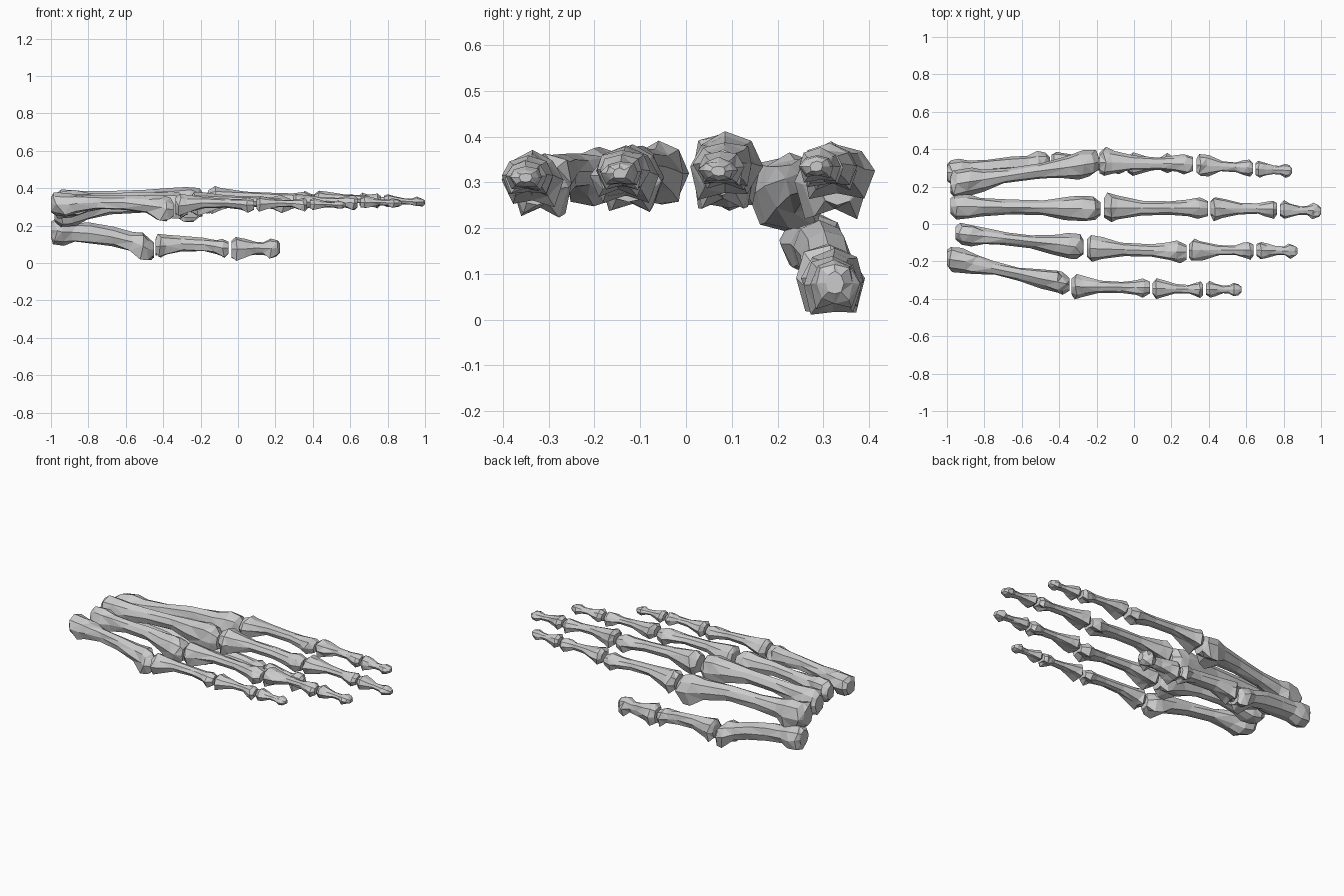
import bpy, bmesh, math, random
from mathutils import Vector

random.seed(7)
SIDES = 8

# Stations along a bone: position, width factor, height factor, dorsal bow, condyle notch
METACARPAL = [(0, .6, .62, 0, 0), (.04, .95, .95, 0, 0), (.13, 1, 1, 0, 0), (.22, .74, .72, .12, 0),
              (.38, 0, 0, .25, 0), (.6, 0, 0, .3, 0), (.78, .8, .68, .15, 0),
              (.89, 1, 1, 0, .3), (.96, .88, .95, -.1, .35), (1, .5, .55, -.12, 0)]
PROXIMAL = [(0, .66, .68, 0, 0), (.05, 1, 1, 0, .25), (.14, .87, .84, .05, .2),
            (.36, 0, 0, .25, 0), (.65, 0, 0, .2, 0), (.82, .75, .66, .05, 0),
            (.92, 1, 1, -.1, .4), (1, .7, .65, -.1, .3)]
MIDDLE = [(0, .6, .65, 0, 0), (.06, 1, 1, 0, .2), (.2, .88, .78, .05, .2),
          (.45, 0, 0, .15, 0), (.7, 0, 0, .12, 0), (.83, .84, .85, 0, 0),
          (.93, 1.05, 1.05, -.1, .4), (1, .7, .7, -.1, .2)]
DISTAL = [(0, .65, .7, 0, 0), (.1, 1, 1, 0, .15), (.28, .82, .78, 0, .2),
          (.48, 0, 0, .05, 0), (.66, .6, .6, 0, 0), (.8, 1.05, 1.05, 0, .2),
          (.93, .9, .85, 0, 0), (1, .45, .5, 0, 0)]


def bone(name, profile, p0, p1, base, head, shaft=.52):
    """Faceted bone from p0 to p1; base and head are (width, height)."""
    p0, p1 = Vector(p0), Vector(p1)
    bm = bmesh.new()
    rings = []
    for t, fw, fh, bow, notch in profile:
        w = (base[0] + (head[0] - base[0]) * t) / 2
        h = (base[1] + (head[1] - base[1]) * t) / 2
        c = p0.lerp(p1, t)
        c.z += bow * h
        fw, fh = fw or shaft, fh or shaft
        inner = 0 < t < 1
        ring = []
        for k in range(SIDES):
            a = 2 * math.pi * k / SIDES
            r = random.uniform(.88, 1.1)
            y, z = math.cos(a) * w * fw * r, math.sin(a) * h * fh * r
            # paired condyles under the joint ends
            if k == 6:
                z *= 1 - notch
            elif k in (5, 7):
                z *= 1.15 + .6 * notch
            dx = random.uniform(-.025, .025) * (p1.x - p0.x) if inner else 0
            x = min(max(c.x + dx, p0.x), p1.x)
            ring.append(bm.verts.new((x, c.y + y, c.z + z)))
        rings.append(ring)
    for a, b in zip(rings, rings[1:]):
        for k in range(SIDES):
            j = (k + 1) % SIDES
            bm.faces.new((a[k], a[j], b[j], b[k]))
    bm.faces.new(rings[0])
    bm.faces.new(rings[-1])
    bmesh.ops.triangulate(bm, faces=bm.faces[:])
    bmesh.ops.recalc_face_normals(bm, faces=bm.faces[:])
    me = bpy.data.meshes.new(name)
    bm.to_mesh(me)
    bm.free()
    bpy.context.collection.objects.link(bpy.data.objects.new(name, me))


# Thumb
bone("thumb_metacarpal", METACARPAL, (-1, .275, .178), (-.45, .32, .08), (.15, .14), (.15, .15), .76)
bone("thumb_proximal", PROXIMAL, (-.44, .325, .09), (-.05, .32, .085), (.14, .135), (.115, .105), .62)
bone("thumb_distal", DISTAL, (-.035, .32, .075), (.225, .325, .08), (.13, .14), (.095, .105), .6)

# Index finger
bone("index_metacarpal", METACARPAL, (-.98, .21, .275), (-.19, .33, .305), (.16, .18), (.155, .165), .54)
bone("index_proximal", PROXIMAL, (-.185, .33, .325), (.315, .32, .33), (.16, .125), (.11, .09))
bone("index_middle", MIDDLE, (.335, .315, .335), (.635, .30, .335), (.13, .095), (.085, .07))
bone("index_distal", DISTAL, (.65, .295, .335), (.845, .285, .335), (.1, .08), (.065, .045))

# Middle finger
bone("middle_metacarpal", METACARPAL, (-.98, .095, .315), (-.18, .08, .33), (.14, .15), (.15, .175), .54)
bone("middle_proximal", PROXIMAL, (-.16, .085, .335), (.395, .085, .335), (.155, .15), (.12, .095))
bone("middle_middle", MIDDLE, (.41, .085, .34), (.765, .08, .335), (.135, .105), (.09, .07))
bone("middle_distal", DISTAL, (.78, .075, .335), (1, .07, .325), (.1, .08), (.075, .045))

# Ring finger
bone("ring_metacarpal", METACARPAL, (-.955, -.05, .32), (-.27, -.125, .31), (.115, .14), (.145, .155), .54)
bone("ring_proximal", PROXIMAL, (-.25, -.13, .315), (.28, -.15, .32), (.145, .135), (.115, .09))
bone("ring_middle", MIDDLE, (.295, -.14, .325), (.64, -.14, .325), (.125, .095), (.09, .07))
bone("ring_distal", DISTAL, (.655, -.14, .325), (.875, -.145, .32), (.1, .075), (.07, .045))

# Little finger
bone("little_metacarpal", METACARPAL, (-1, -.183, .315), (-.345, -.325, .295), (.14, .13), (.13, .14), .54)
bone("little_proximal", PROXIMAL, (-.335, -.335, .305), (.085, -.34, .315), (.13, .125), (.1, .08))
bone("little_middle", MIDDLE, (.1, -.345, .315), (.37, -.35, .315), (.11, .085), (.08, .065))
bone("little_distal", DISTAL, (.385, -.35, .315), (.575, -.35, .31), (.09, .07), (.065, .04))
